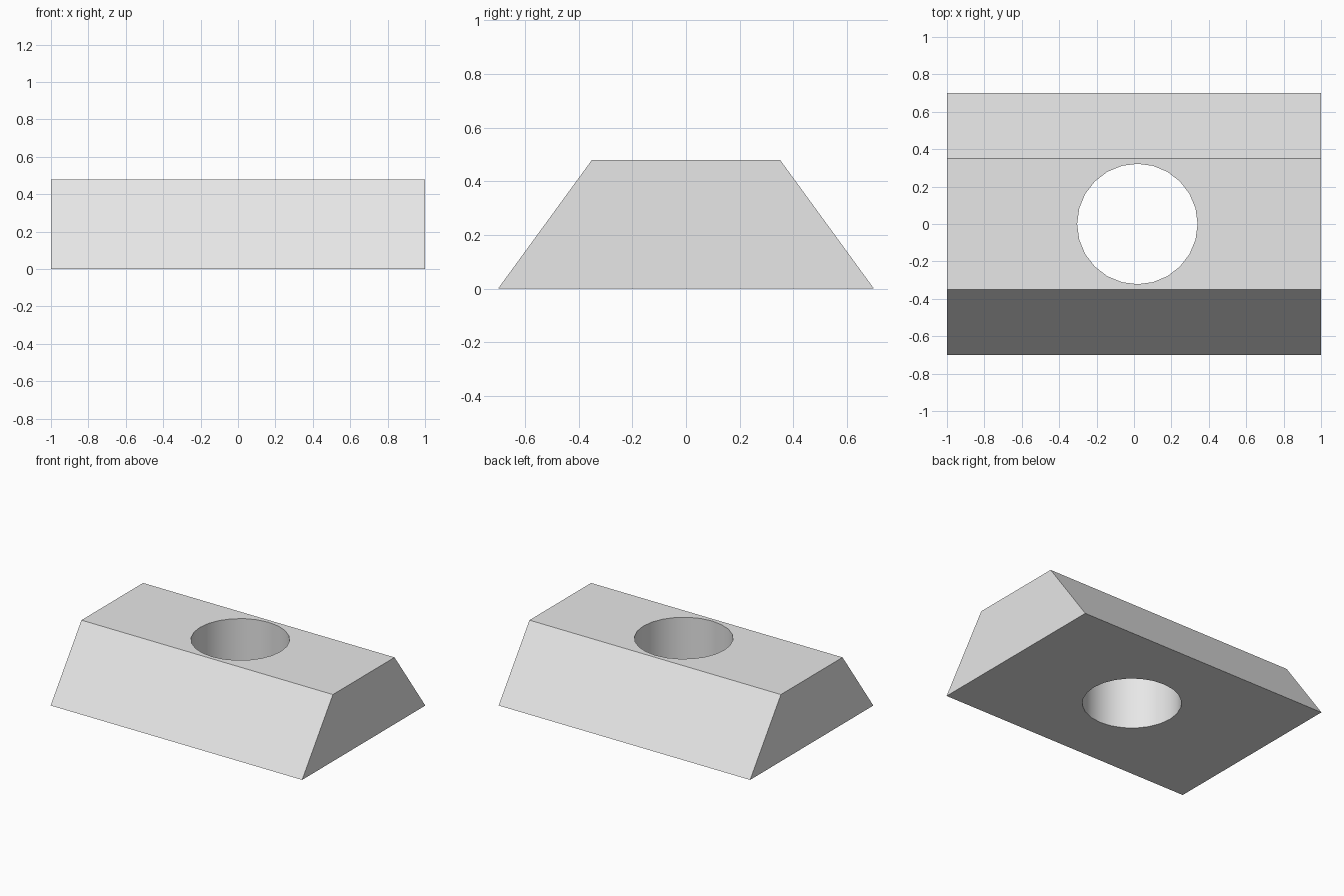
import bpy
import bmesh

cube = bpy.data.objects.get("Cube")
if cube:
    bpy.data.objects.remove(cube, do_unlink=True)

LENGTH, HEIGHT = 2.0, 0.48
BASE_HALF, TOP_HALF = 0.70, 0.35
HOLE_X, HOLE_RADIUS = 0.018, 0.322

# Plain grey material
grey = bpy.data.materials.new("light grey")
grey.use_nodes = True
colour = (0.8, 0.8, 0.8, 1)
grey.diffuse_color = colour
grey.node_tree.nodes["Principled BSDF"].inputs["Base Color"].default_value = colour

# Block: trapezoid profile extruded along x
bm = bmesh.new()
profile = [(-BASE_HALF, 0), (BASE_HALF, 0), (TOP_HALF, HEIGHT), (-TOP_HALF, HEIGHT)]
end = bm.faces.new([bm.verts.new((-LENGTH / 2, y, z)) for y, z in profile])
extruded = bmesh.ops.extrude_face_region(bm, geom=[end], use_keep_orig=True)
moved = [v for v in extruded["geom"] if isinstance(v, bmesh.types.BMVert)]
bmesh.ops.translate(bm, verts=moved, vec=(LENGTH, 0, 0))
bmesh.ops.recalc_face_normals(bm, faces=bm.faces)
mesh = bpy.data.meshes.new("tapered_block")
bm.to_mesh(mesh)
bm.free()
block = bpy.data.objects.new("tapered_block", mesh)
bpy.context.collection.objects.link(block)
mesh.materials.append(grey)

# Vertical through hole
bpy.ops.mesh.primitive_cylinder_add(vertices=24, radius=HOLE_RADIUS, depth=HEIGHT * 2,
                                    location=(HOLE_X, 0, HEIGHT / 2))
cutter = bpy.context.object
cutter.name = "hole_cutter"
cutter.hide_render = True
cutter.data.materials.append(grey)

cut = block.modifiers.new("hole", 'BOOLEAN')
cut.operation = 'DIFFERENCE'
cut.solver = 'EXACT'
cut.object = cutter

bpy.ops.object.select_all(action='DESELECT')
block.select_set(True)
bpy.context.view_layer.objects.active = block
bpy.ops.object.modifier_apply(modifier=cut.name)
bpy.data.objects.remove(cutter, do_unlink=True)

# Smooth hole wall, crisp block edges
bpy.ops.object.shade_smooth_by_angle(angle=0.52)
